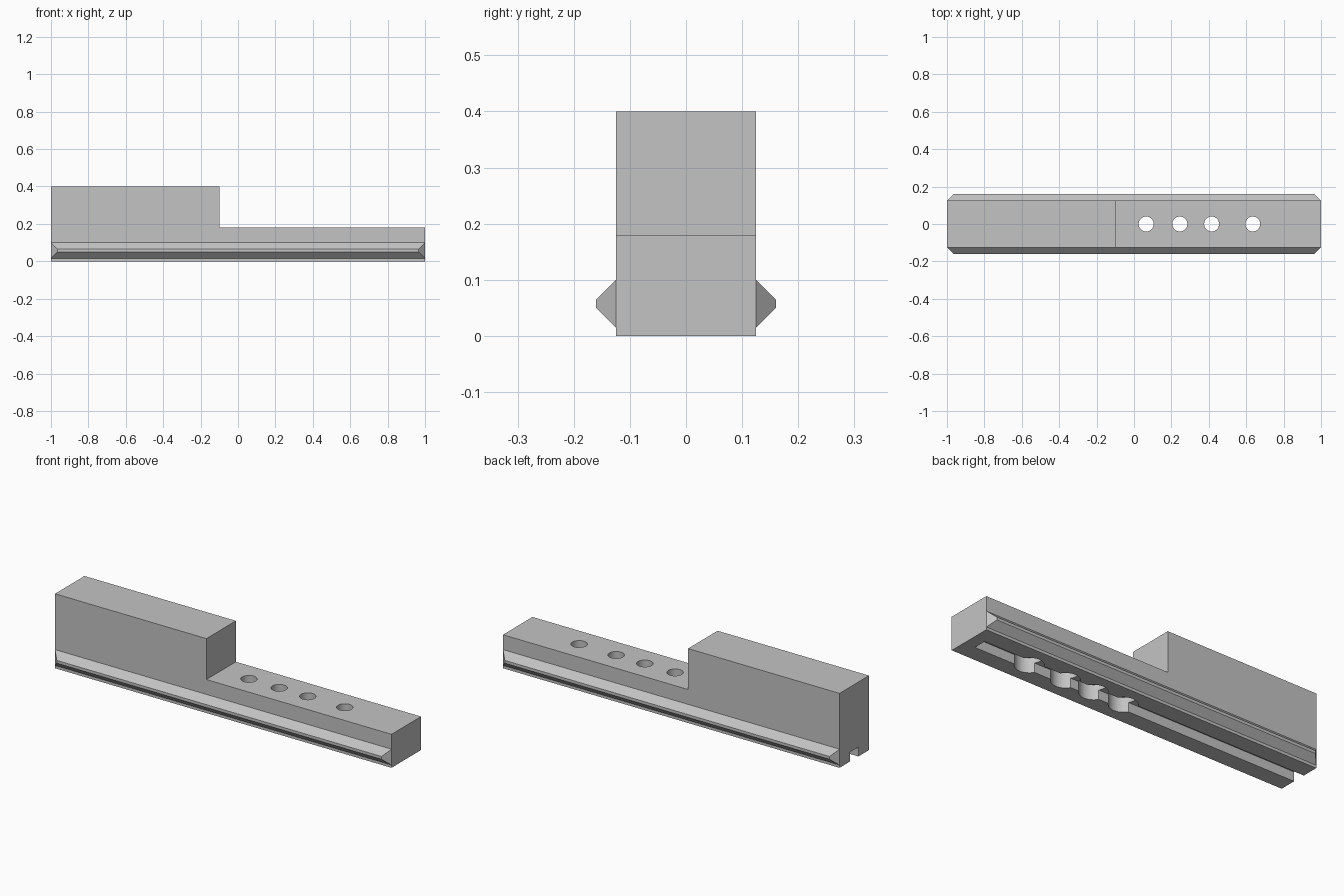
import bpy, bmesh
from mathutils import Matrix

cube = bpy.data.objects.get("Cube")
if cube:
    bpy.data.objects.remove(cube, do_unlink=True)

grey = bpy.data.materials.new("plain_grey")
grey.use_nodes = True
colour = (0.55, 0.55, 0.55, 1)
grey.diffuse_color = colour
grey.node_tree.nodes["Principled BSDF"].inputs["Base Color"].default_value = colour

HALF = 0.125          # half width of the body
HOLES = (0.065, 0.245, 0.415, 0.635)


def finish(name, bm):
    bmesh.ops.recalc_face_normals(bm, faces=bm.faces)
    mesh = bpy.data.meshes.new(name)
    bm.to_mesh(mesh)
    bm.free()
    mesh.materials.append(grey)
    obj = bpy.data.objects.new(name, mesh)
    bpy.context.collection.objects.link(obj)
    return obj


def box(name, x0, x1, half_y, z0, z1):
    bm = bmesh.new()
    place = Matrix.Translation(((x0 + x1) / 2, 0, (z0 + z1) / 2))
    size = Matrix.Diagonal((x1 - x0, 2 * half_y, z1 - z0, 1))
    bmesh.ops.create_cube(bm, size=1, matrix=place @ size)
    return finish(name, bm)


def cylinder(name, x, radius, z0, z1):
    bm = bmesh.new()
    bmesh.ops.create_cone(bm, cap_ends=True, segments=48, radius1=radius, radius2=radius,
                          depth=z1 - z0, matrix=Matrix.Translation((x, 0, (z0 + z1) / 2)))
    return finish(name, bm)


# Stepped body, extruded from its side outline
bm = bmesh.new()
outline = [(-1, 0), (1, 0), (1, 0.18), (-0.1, 0.18), (-0.1, 0.4), (-1, 0.4)]
face = bm.faces.new([bm.verts.new((x, -HALF, z)) for x, z in outline])
side = bmesh.ops.extrude_face_region(bm, geom=[face])
bmesh.ops.translate(bm, vec=(0, 2 * HALF, 0),
                    verts=[v for v in side["geom"] if isinstance(v, bmesh.types.BMVert)])
body = finish("stepped_body", bm)

# Underside slot, screw holes and wider recesses below them
cutters = [box("slot_cutter", -1.1, 0.935, 0.035, -0.1, 0.05)]
for x in HOLES:
    cutters.append(cylinder("recess_cutter", x, 0.07, -0.1, 0.08))
    cutters.append(cylinder("hole_cutter", x, 0.04, -0.15, 0.3))

bpy.context.view_layer.objects.active = body
body.select_set(True)
for cutter in cutters:
    cutter.hide_render = True
    mod = body.modifiers.new("cut", "BOOLEAN")
    mod.operation = "DIFFERENCE"
    mod.solver = "EXACT"
    mod.object = cutter
    bpy.ops.object.modifier_apply(modifier=mod.name)
    bpy.data.objects.remove(cutter, do_unlink=True)
bpy.ops.object.shade_smooth_by_angle(angle=0.5)

# Wedge rails along both sides, tapered at their ends
for name, sign in (("front_rail", -1), ("back_rail", 1)):
    bm = bmesh.new()
    rings = []
    for end, y, low, high in ((1, HALF, 0.015, 0.1), (0.965, 0.16, 0.05, 0.065)):
        corners = ((-end, low), (end, low), (end, high), (-end, high))
        rings.append([bm.verts.new((x, sign * y, z)) for x, z in corners])
    root, tip = rings
    bm.faces.new(root)
    bm.faces.new(tip)
    for i in range(4):
        j = (i + 1) % 4
        bm.faces.new((root[i], root[j], tip[j], tip[i]))
    finish(name, bm)
